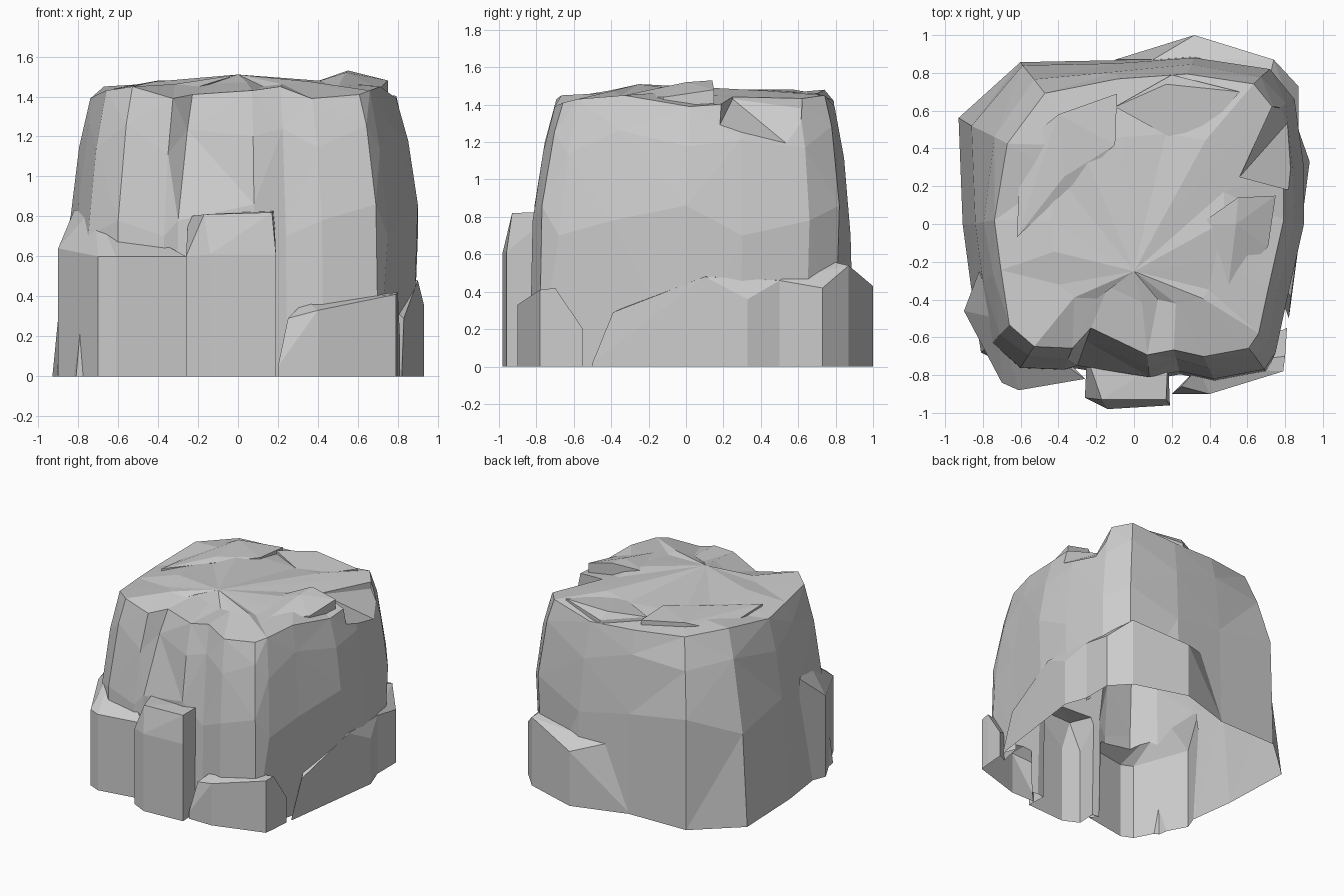
import bpy, bmesh
from mathutils import Vector

cube = bpy.data.objects.get("Cube")
if cube:
    bpy.data.objects.remove(cube, do_unlink=True)

stone = bpy.data.materials.new("grey_stone")
stone.use_nodes = True
grey = (.6, .6, .6, 1)
stone.diffuse_color = grey
stone.node_tree.nodes["Principled BSDF"].inputs["Base Color"].default_value = grey


def make_object(name, bm):
    """Turn a bmesh into a flat shaded stone object."""
    bmesh.ops.recalc_face_normals(bm, faces=bm.faces)
    mesh = bpy.data.meshes.new(name)
    bm.to_mesh(mesh)
    bm.free()
    mesh.materials.append(stone)
    obj = bpy.data.objects.new(name, mesh)
    bpy.context.collection.objects.link(obj)
    return obj


def chunk(name, corners, level=0):
    """Convex rock between its corners and their copies straight above or below at a level."""
    bm = bmesh.new()
    for x, y, z in corners:
        bm.verts.new((x, y, z))
        bm.verts.new((x, y, level))
    result = bmesh.ops.convex_hull(bm, input=bm.verts)
    unused = [item for item in result["geom_interior"] if isinstance(item, bmesh.types.BMVert)]
    bmesh.ops.delete(bm, geom=unused, context="VERTS")
    return make_object(name, bm)


def loft_body(name, rings, apex):
    """Skin closed rings from the ground upward and cap them with an apex."""
    bm = bmesh.new()
    loops = [[bm.verts.new(point) for point in ring] for ring in rings]
    tip = bm.verts.new(apex)
    count = len(loops[0])
    for i in range(count):
        j = (i + 1) % count
        for low, high in zip(loops, loops[1:]):
            bm.faces.new((low[i], low[j], high[j], high[i]))
        bm.faces.new((loops[-1][i], loops[-1][j], tip))
    bm.faces.new(loops[0][::-1])
    bmesh.ops.triangulate(bm, faces=bm.faces, quad_method="SHORT_EDGE")
    return make_object(name, bm)


# Widest outline of the boulder, counterclockwise from the front crack
belly = [(-.37, -.77), (-.3, -.75), (.08, -.81), (.24, -.78), (.42, -.82), (.69, -.77),
         (.75, -.68), (.81, -.4), (.9, 0), (.9, .3), (.85, .66), (.72, .82), (.32, .88),
         (-.1, .85), (-.59, .84), (-.86, .52), (-.84, 0), (-.8, -.3), (-.75, -.63), (-.6, -.76)]
crack, back_corner, right_corner = 1, 14, 15

# The other rings follow from the outline: foot, leaning shoulder, inset rim, crown
ground, middle, shoulder, rim, crown = [], [], [], [], []
for i, (x, y) in enumerate(belly):
    inset = {crack: .76, back_corner: .8, right_corner: .78}.get(i, .88)
    flare = 1.08 if x < -.7 else .97 if x > .7 else 1.02
    low = Vector((x, y, .7 + .08 * (i % 3)))
    high = Vector((x * inset, y * inset + .02, 1.39 + .02 * (i % 4)))
    lean = low.lerp(high, .6 + .12 * (i % 2))
    ground.append(Vector((x * flare, y * flare, 0)))
    middle.append(low)
    shoulder.append(Vector((lean.x * 1.02, lean.y * 1.02, lean.z)))
    rim.append(high)
    crown.append(Vector((high.x * .6, high.y * .6, 1.45 + .012 * (i % 3))))
boulder = loft_body("boulder", [ground, middle, shoulder, rim, crown], (0, -.25, 1.51))

# Broken ledges around the foot
pillar = chunk("front_pillar", [
    (-.26, -.92, .6), (-.14, -.98, .61), (.19, -.96, .61), (-.17, -.93, .81),
    (.17, -.93, .82), (.18, -.7, .83), (-.25, -.7, .8)])
front_right = chunk("front_right_ledge", [
    (-.9, -.46, .64), (-.7, -.84, .6), (-.61, -.88, .6), (-.36, -.78, .6),
    (-.26, -.82, .6), (-.82, -.25, .83), (-.72, -.5, .85)])
front_left = chunk("front_left_ledge", [
    (.2, -.9, .05), (.25, -.86, .29), (.4, -.9, .33), (.79, -.78, .41), (.34, -.76, .38),
    (.8, -.7, .42), (.81, -.55, .2)])
left_side = chunk("left_side_ledge", [
    (.82, -.5, .02), (.83, -.39, .29), (.9, .1, .48), (.93, .33, .36), (.87, .5, .46),
    (.6, .1, .5)])
back_left = chunk("back_left_ledge", [
    (.87, .5, .46), (.87, .73, .42), (.74, .87, .54), (.32, 1, .43), (.1, .87, .5),
    (-.1, .87, .02), (.7, .7, .58)])

# Raised slabs on the top
right_slab = chunk("top_right_slab", [
    (-.62, -.07, 1.44), (-.37, .25, 1.48), (-.1, .42, 1.48), (-.09, .69, 1.46),
    (-.4, .58, 1.48), (-.6, .42, 1.41)], level=1.3)
back_slab = chunk("top_back_slab", [
    (-.1, .62, 1.46), (.17, .74, 1.48), (.56, .7, 1.46), (.2, .79, 1.42), (.3, .4, 1.45)], level=1.3)
knob = chunk("top_left_knob", [
    (.54, 0, 1.52), (.55, .14, 1.53), (.75, .15, 1.48), (.71, -.12, 1.44), (.5, -.33, 1.45),
    (.35, 0, 1.46)], level=1.3)

# Wedge broken out of the left upper edge
notch = chunk("left_notch", [
    (.56, .25, 1.43), (.86, .17, 1.27), (.87, .6, 1.14), (.73, .62, 1.38),
    (1.1, .17, 1.25), (1.1, .6, 1.1)], level=1.7)

# Fuse the chunks into the boulder and cut the notch
parts = [pillar, front_right, front_left, left_side, back_left, right_slab, back_slab, knob, notch]
for part in parts:
    step = boulder.modifiers.new(part.name, "BOOLEAN")
    step.operation = "DIFFERENCE" if part is notch else "UNION"
    step.solver = "EXACT"
    step.object = part
bpy.context.view_layer.update()
fused = bpy.data.meshes.new_from_object(boulder.evaluated_get(bpy.context.evaluated_depsgraph_get()))
boulder.modifiers.clear()
boulder.data = fused
for part in parts:
    bpy.data.objects.remove(part, do_unlink=True)

# Open underside
bm = bmesh.new()
bm.from_mesh(fused)
under = [face for face in bm.faces if all(v.co.z < .001 for v in face.verts)]
bmesh.ops.delete(bm, geom=under, context="FACES")
bm.to_mesh(fused)
bm.free()
